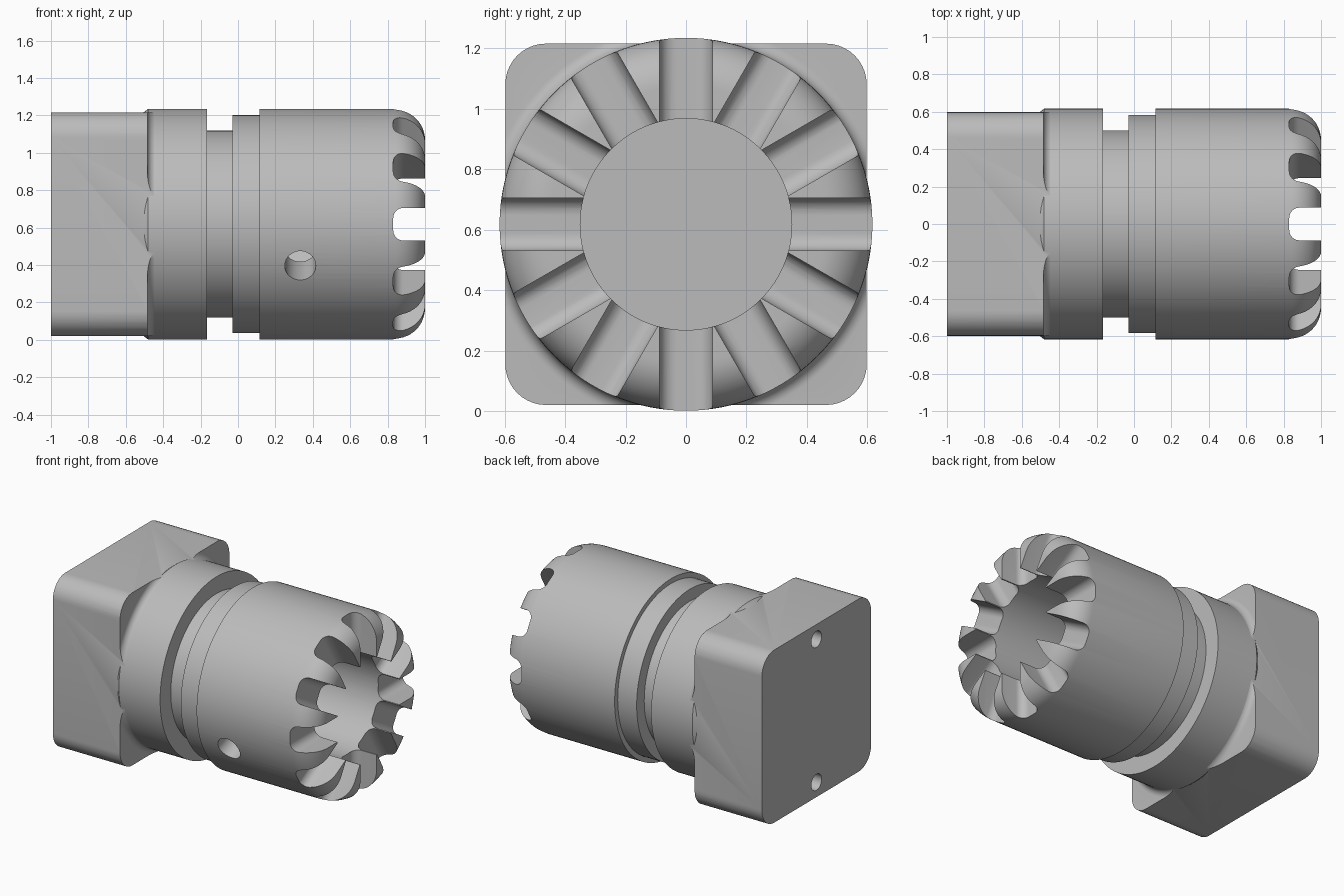
import bpy, bmesh, math
from mathutils import Matrix, Vector

old = bpy.data.objects.get("Cube")
if old:
    bpy.data.objects.remove(old, do_unlink=True)

AXIS_Z = 0.618
R = 0.617          # main body radius
HALF = 0.598       # half width of the square block
SEGMENTS = 128

steel = bpy.data.materials.new("grey steel")
steel.use_nodes = True
grey = (0.5, 0.5, 0.5, 1)
steel.diffuse_color = grey
steel.node_tree.nodes["Principled BSDF"].inputs["Base Color"].default_value = grey


def finish(name, bm):
    bmesh.ops.recalc_face_normals(bm, faces=bm.faces)
    mesh = bpy.data.meshes.new(name)
    bm.to_mesh(mesh)
    bm.free()
    mesh.materials.append(steel)
    obj = bpy.data.objects.new(name, mesh)
    bpy.context.collection.objects.link(obj)
    return obj


def arc(cx, cy, r, start, end, steps=8):
    angles = [math.radians(start + (end - start) * i / steps) for i in range(steps + 1)]
    return [(cx + r * math.cos(a), cy + r * math.sin(a)) for a in angles]


def lathe(name, profile):
    """Turn an (x, radius) profile about the x axis."""
    bm = bmesh.new()
    verts = [bm.verts.new((x, 0, r)) for x, r in profile]
    edges = [bm.edges.new(pair) for pair in zip(verts, verts[1:])]
    bmesh.ops.spin(bm, geom=verts + edges, cent=(0, 0, 0), axis=(1, 0, 0),
                   angle=math.tau, steps=SEGMENTS)
    bmesh.ops.remove_doubles(bm, verts=bm.verts, dist=1e-4)
    return finish(name, bm)


def prism(name, points, depth):
    """Extrude a list of 3D points along a vector."""
    bm = bmesh.new()
    face = bm.faces.new([bm.verts.new(p) for p in points])
    new = bmesh.ops.extrude_face_region(bm, geom=[face])["geom"]
    bmesh.ops.translate(bm, vec=depth, verts=[v for v in new if isinstance(v, bmesh.types.BMVert)])
    return finish(name, bm)


def rod(name, start, end, radius):
    start, end = Vector(start), Vector(end)
    turn = (end - start).to_track_quat('Z', 'Y').to_matrix().to_4x4()
    bm = bmesh.new()
    bmesh.ops.create_cone(bm, cap_ends=True, segments=40, radius1=radius, radius2=radius,
                          depth=(end - start).length,
                          matrix=Matrix.Translation((start + end) / 2) @ turn)
    return finish(name, bm)


def boolean(target, tool, operation='DIFFERENCE'):
    tool.hide_render = True
    mod = target.modifiers.new("cut", 'BOOLEAN')
    mod.operation = operation
    mod.solver = 'EXACT'
    mod.object = tool
    bpy.context.view_layer.objects.active = target
    bpy.ops.object.modifier_apply(modifier=mod.name)
    bpy.data.objects.remove(tool, do_unlink=True)


# Turned body: back chamfer, groove, step, rounded front rim and blind bore
body = lathe("turned_body",
             [(-0.7, 0), (-0.7, 0.55), (-0.515, 0.59), (-0.48, R), (-0.165, R),
              (-0.165, 0.5), (-0.03, 0.5), (-0.03, 0.583), (0.115, 0.583), (0.115, R)]
             + arc(0.84, R - 0.16, 0.16, 90, 0, 12)
             + [(1, 0.35), (0.1, 0.35), (0.1, 0)])

# Twelve radial slots with rounded floors, cut as six through slots
W, F, FLOOR = 0.0875, 0.055, 0.83
slot = ([(1.1, W)] + arc(FLOOR + F, W - F, F, 90, 180)
        + arc(FLOOR + F, F - W, F, 180, 270) + [(1.1, -W)])
for i in range(6):
    cutter = prism("slot_cutter", [(x, t, -0.8) for x, t in slot], (0, 0, 1.6))
    cutter.data.transform(Matrix.Rotation(math.radians(30 * i), 4, 'X'))
    boolean(body, cutter)

# Radial side hole into the bore
tilt = math.radians(21.2)
out = Vector((0, -math.cos(tilt), -math.sin(tilt)))
shift = Vector((0.333, 0, 0))
boolean(body, rod("side_hole_cutter", shift + out * 0.2, shift + out * 0.8, 0.083))

# Square block with rounded edges, blended into the body by a turned fillet
C = HALF - 0.135
outline = []
for k, (sy, sz) in enumerate([(1, 1), (-1, 1), (-1, -1), (1, -1)]):
    outline += arc(sy * C, sz * C, 0.135, 90 * k, 90 * k + 90, 10)
block = prism("mounting_block", [(-1, y, z) for y, z in outline], (0.6, 0, 0))
envelope = lathe("fillet_envelope",
                 [(-1.2, 0), (-1.2, 1), (-0.485, 1)]
                 + arc(-0.44, R + 0.044, 0.045, 180, 270)
                 + [(-0.43, 0.6), (-0.43, 0)])
boolean(block, envelope, 'INTERSECT')

# Two blind holes in the back face
for side in (1, -1):
    boolean(block, rod("back_hole_cutter", (-1.1, 0, side * 0.495), (-0.75, 0, side * 0.495), 0.056))

# Raise onto the ground and shade
for obj in (body, block):
    obj.data.transform(Matrix.Translation((0, 0, AXIS_Z)))
    bpy.ops.object.select_all(action='DESELECT')
    obj.select_set(True)
    bpy.context.view_layer.objects.active = obj
    bpy.ops.object.shade_smooth_by_angle(angle=math.radians(30))
